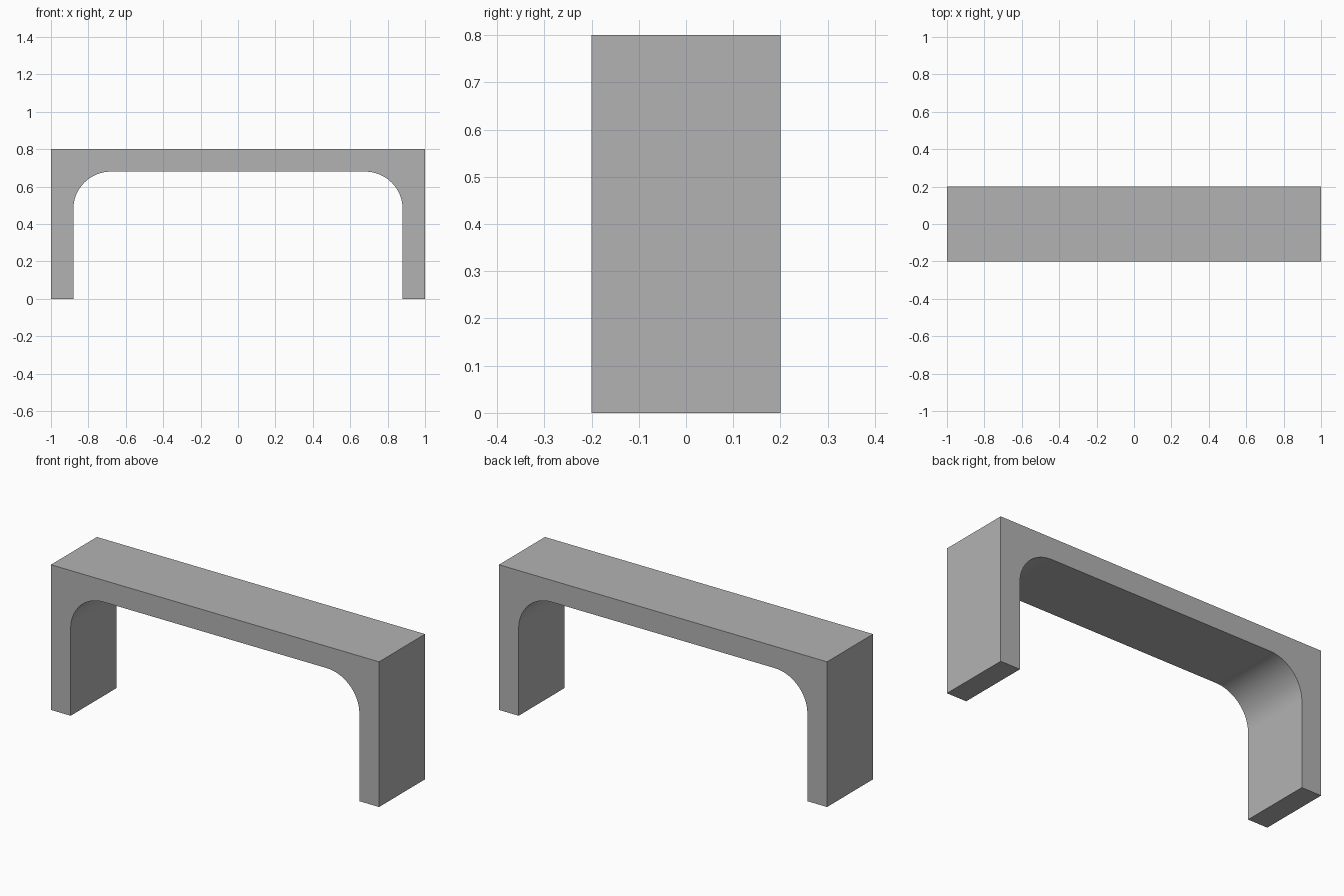
import bpy
import bmesh
from math import cos, sin, pi, radians

cube = bpy.data.objects.get("Cube")
if cube:
    bpy.data.objects.remove(cube, do_unlink=True)

HALF_LENGTH, HALF_DEPTH, HEIGHT = 1.0, 0.2, 0.8
WALL, FILLET, STEPS = 0.12, 0.2, 24

grey = bpy.data.materials.new("mid_grey")
grey.use_nodes = True
colour = (0.45, 0.45, 0.45, 1)
grey.diffuse_color = colour
grey.node_tree.nodes["Principled BSDF"].inputs["Base Color"].default_value = colour

# Right half of the arch profile, from the outer top corner round to the fillet's end
inner_x, inner_z = HALF_LENGTH - WALL, HEIGHT - WALL
half = [(HALF_LENGTH, HEIGHT), (HALF_LENGTH, 0), (inner_x, 0)]
for i in range(STEPS + 1):
    a = pi / 2 * i / STEPS
    half.append((inner_x - FILLET + FILLET * cos(a), inner_z - FILLET + FILLET * sin(a)))
profile = half + [(-x, z) for x, z in reversed(half)]

# Extrude the profile through the depth
bm = bmesh.new()
face = bm.faces.new([bm.verts.new((x, -HALF_DEPTH, z)) for x, z in profile])
result = bmesh.ops.extrude_face_region(bm, geom=[face])
moved = [v for v in result["geom"] if isinstance(v, bmesh.types.BMVert)]
bmesh.ops.translate(bm, verts=moved, vec=(0, 2 * HALF_DEPTH, 0))
bmesh.ops.recalc_face_normals(bm, faces=bm.faces)
mesh = bpy.data.meshes.new("bench_arch")
bm.to_mesh(mesh)
bm.free()
mesh.materials.append(grey)

# Smooth fillets, crisp corners
bench = bpy.data.objects.new("bench_arch", mesh)
bpy.context.collection.objects.link(bench)
bpy.ops.object.select_all(action="DESELECT")
bench.select_set(True)
bpy.context.view_layer.objects.active = bench
bpy.ops.object.shade_smooth_by_angle(angle=radians(30))
